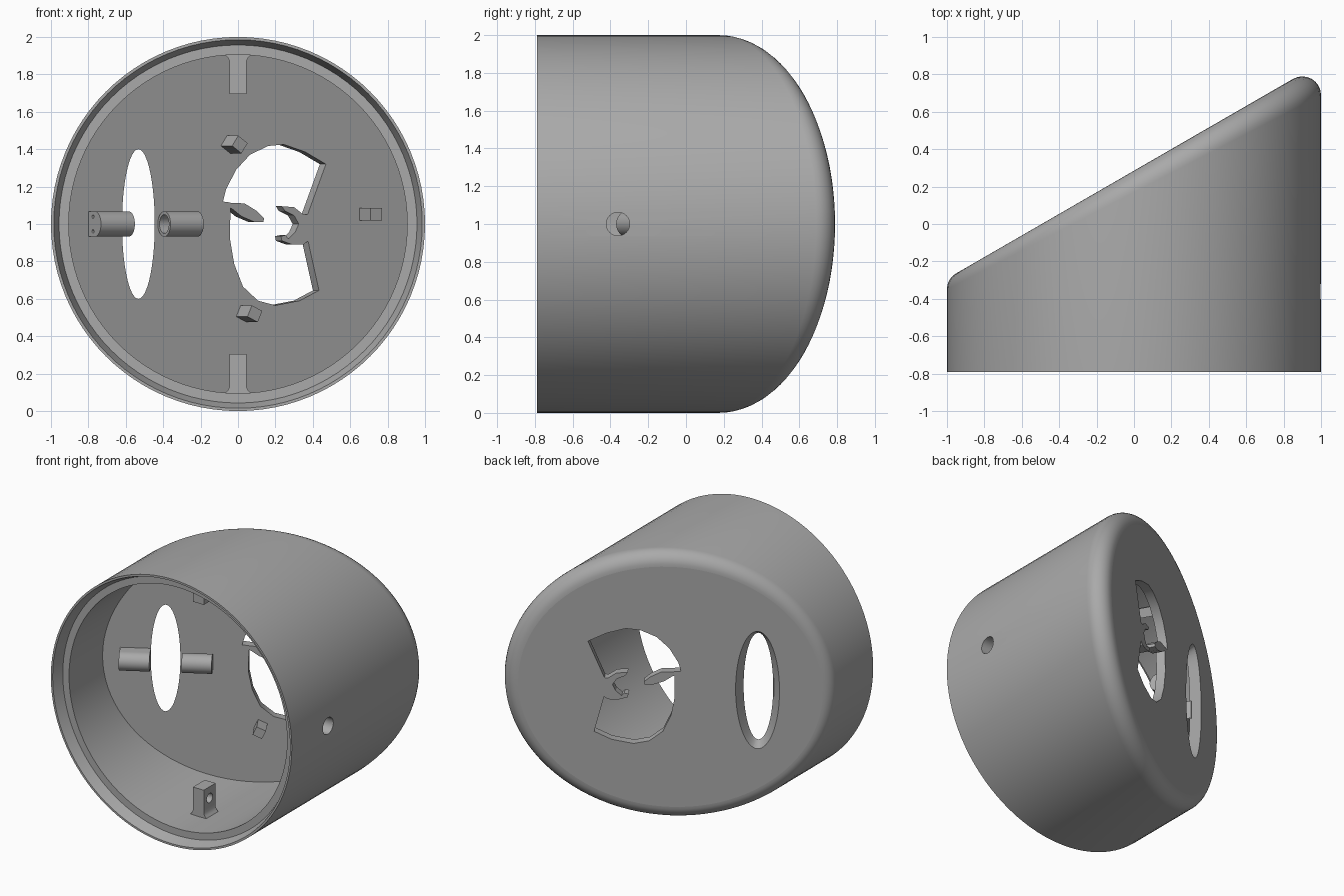
import bpy, bmesh
from math import sin, cos, tan, pi, radians, sqrt
from mathutils import Vector, Matrix

if "Cube" in bpy.data.objects:
    bpy.data.objects.remove(bpy.data.objects["Cube"])

TILT = radians(30)
THICK = 0.065           # sloped plate thickness
FILLET = 0.1
OUTER_Y, INNER_Y = 0.285, 0.21
FRONT = -0.79
SEG = 96

grey = bpy.data.materials.new("plain grey")
grey.use_nodes = True
grey.diffuse_color = (0.4, 0.4, 0.4, 1)
grey.node_tree.nodes["Principled BSDF"].inputs["Base Color"].default_value = (0.4, 0.4, 0.4, 1)

# Plate frame: u along the slope, w up, h inwards from the inner face
U = Vector((cos(TILT), sin(TILT), 0))
W = Vector((0, 0, 1))
N = U.cross(W)
ORIGIN = Vector((0, INNER_Y, 1))


def on_plate(u, w, h):
    return ORIGIN + U * u + W * w + N * h


def loft(name, rings):
    """Closed solid through equal-length rings, capped at both ends."""
    bm = bmesh.new()
    loops = [[bm.verts.new(p) for p in ring] for ring in rings]
    n = len(loops[0])
    for a, b in zip(loops, loops[1:]):
        for i in range(n):
            j = (i + 1) % n
            bm.faces.new((a[i], a[j], b[j], b[i]))
    bm.faces.new(loops[0])
    bm.faces.new(loops[-1])
    bmesh.ops.recalc_face_normals(bm, faces=bm.faces)
    mesh = bpy.data.meshes.new(name)
    bm.to_mesh(mesh)
    bm.free()
    mesh.materials.append(grey)
    obj = bpy.data.objects.new(name, mesh)
    bpy.context.collection.objects.link(obj)
    return obj


def activate(obj):
    bpy.ops.object.select_all(action='DESELECT')
    obj.select_set(True)
    bpy.context.view_layer.objects.active = obj


def cut(obj, cutter):
    activate(obj)
    mod = obj.modifiers.new("cut", 'BOOLEAN')
    mod.operation, mod.solver, mod.object = 'DIFFERENCE', 'EXACT', cutter
    bpy.ops.object.modifier_apply(modifier=mod.name)
    bpy.data.objects.remove(cutter)


def smooth(obj):
    activate(obj)
    bpy.ops.object.shade_smooth_by_angle(angle=radians(35))


def circle(n=SEG):
    return [(cos(2 * pi * i / n), sin(2 * pi * i / n)) for i in range(n)]


def prism(name, pts, h0, h1):
    """Extrude a front outline (x, z) square to the plate."""
    return loft(name, [[on_plate(x / cos(TILT), z - 1, h) for x, z in pts] for h in (h0, h1)])


def rod_x(name, x0, x1, y, z, r):
    return loft(name, [[Vector((x, y + r * c, z + r * s)) for c, s in circle(24)] for x in (x0, x1)])


# Housing: stepped open front, slanted back with a rolled edge
def flat_ring(r, y):
    return [Vector((r * c, y, 1 + r * s)) for c, s in circle()]


def fillet_ring(t):
    ring = []
    for c, s in circle():
        radial = Vector((c, 0, s))
        r = 1 - FILLET
        centre = Vector((r * c, OUTER_Y + r * c * tan(TILT) - FILLET / cos(TILT), 1 + r * s))
        angle = radial.angle(-N)
        d = (radial * sin((1 - t) * angle) - N * sin(t * angle)) / sin(angle)
        ring.append(centre + d * FILLET)
    return ring


BORE = 0.905
rings = [[Vector((BORE * c, INNER_Y + BORE * c * tan(TILT), 1 + BORE * s)) for c, s in circle()]]
rings += [flat_ring(BORE, FRONT + 0.08), flat_ring(0.957, FRONT + 0.08),
          flat_ring(0.985, FRONT), flat_ring(1, FRONT)]
rings += [fillet_ring(k / 8) for k in range(9)]
housing = loft("housing", rings)

# Oval window, wider at the back
oval = []
for h in (0.03, 0, -THICK, -THICK - 0.03):
    grow = min(max(-h / THICK, 0), 1)
    a, b = 0.101 + 0.049 * grow, 0.4 + 0.04 * grow
    oval.append([on_plate(-0.615 + a * c, b * s, h) for c, s in circle(64)])
cut(housing, loft("oval_cutter", oval))

# Large shaped opening
opening = [(-.08, 1.12), (-.064, 1.185), (-.01, 1.29), (.064, 1.37), (.16, 1.417),
           (.246, 1.425), (.36, 1.385), (.47, 1.32), (.372, 1.05), (.372, .92),
           (.433, .645), (.33, .59), (.2, .565), (.107, .59), (.027, .665),
           (-.02, .785), (-.043, .92), (-.04, 1.115)]
cut(housing, prism("opening_cutter", opening, 0.04, -THICK - 0.05))

# Round hole through the left wall
cut(housing, rod_x("hole_cutter", 0.8, 1.1, -0.36, 1, 0.062))
smooth(housing)
for f in housing.data.polygons:
    if abs(f.normal.dot(N)) > 0.9995 or abs(f.normal.y) > 0.9995:
        f.use_smooth = False

# Leaf and claw reaching into the opening
prism("leaf", [(-.07, 1.115), (.035, 1.11), (.1, 1.07), (.14, 1.03), (.135, 1.01),
               (.09, 1.01), (.02, 1.04), (-.03, 1.08), (-.07, 1.1)], 0, -THICK)
prism("claw", [(.39, 1.05), (.35, 1.05), (.3, 1.09), (.235, 1.095), (.25, 1.07), (.3, 1.045),
               (.325, 1), (.305, .955), (.27, .92), (.255, .94), (.23, .935), (.235, .91),
               (.29, .89), (.35, .89), (.39, .92)], 0, -THICK)

# Arched block and hollow tube either side of the oval
R = 0.068
arch = [(-R, -0.01), (R, -0.01)] + [(R * cos(pi * k / 16), R + R * sin(pi * k / 16)) for k in range(17)]
block = loft("arched_block", [[on_plate(u, w, h) for w, h in arch] for u in (-0.924, -0.715)])
for w in (-0.04, 0.04):
    cut(block, loft("pin_hole_cutter", [[on_plate(u, w + 0.01 * c, 0.05 + 0.01 * s)
                                         for c, s in circle(12)] for u in (-0.95, -0.87)]))
smooth(block)
tube = loft("hollow_tube", [[on_plate(u, r * c, R + r * s) for c, s in circle(32)]
                            for u, r in ((-0.29, R), (-0.495, R), (-0.495, 0.05), (-0.33, 0.05))])
smooth(tube)

# Three small lugs around the opening
for name, x, z, turn in (("upper_lug", -.05, 1.425, -35), ("lower_lug", .03, .52, -25), ("side_lug", .68, 1.053, 0)):
    spin = Matrix.Rotation(radians(turn), 2)
    corners = [spin @ Vector(p) for p in ((-.035, -.033), (.035, -.033), (.035, .033), (-.035, .033))]
    loft(name, [[on_plate(x / cos(TILT) + p.x, z - 1 + p.y, h) for p in corners] for h in (-0.01, 0.12)])

# Drilled tabs with flared feet at top and bottom of the bore
half = [(.045, .695), (.045, .87), (.055, .89), (.08, .915)]
outline = half + [(-x, d) for x, d in reversed(half)]
for name, side in (("top_tab", 1), ("bottom_tab", -1)):
    tab = loft(name, [[Vector((x, y, 1 + side * d)) for x, d in outline] for y in (-0.47, -0.33)])
    cut(tab, rod_x("tab_hole_cutter", -0.1, 0.1, -0.4, 1 + side * 0.78, 0.035))
    smooth(tab)
